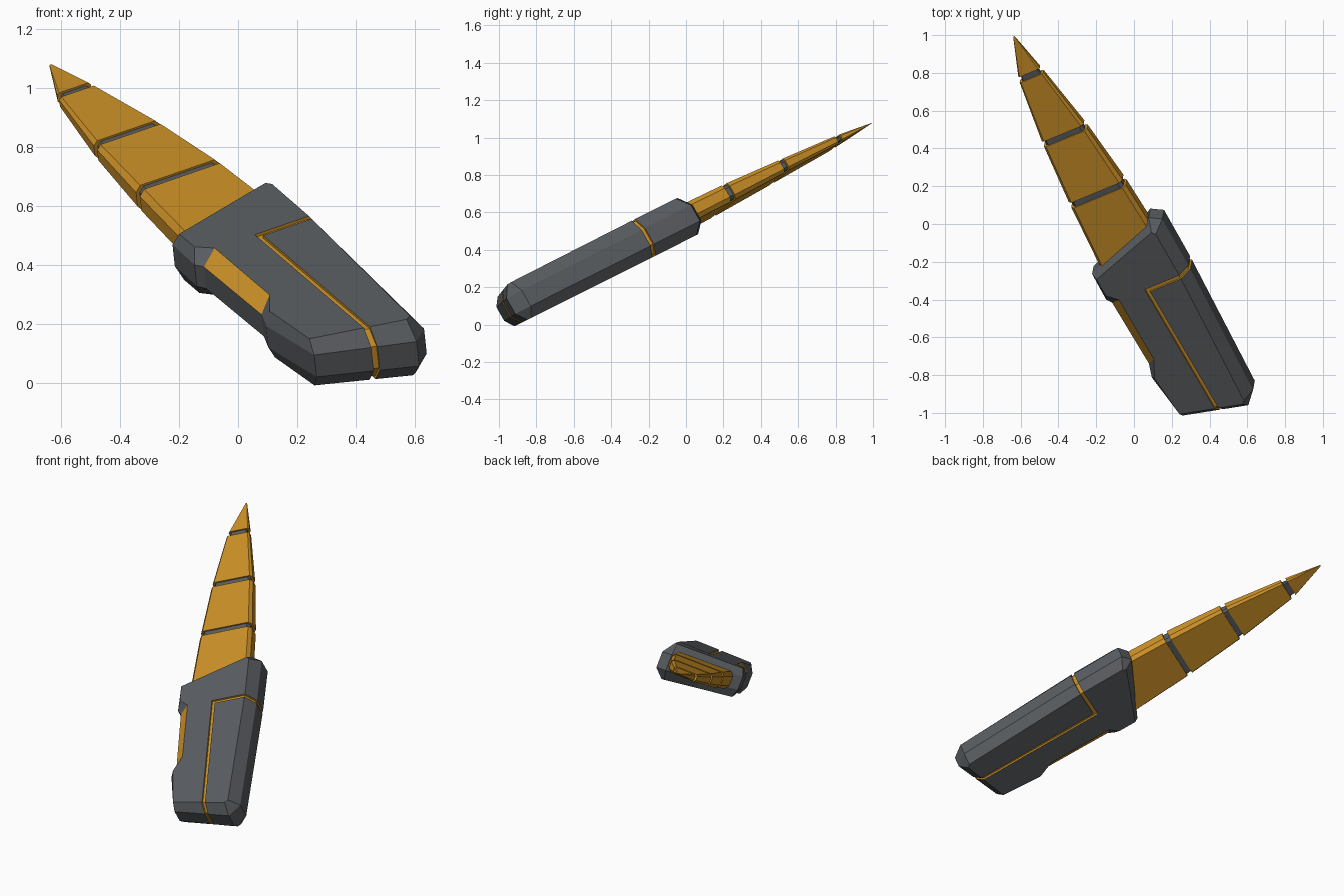
import bpy, bmesh
from mathutils import Matrix, Vector

cube = bpy.data.objects.get("Cube")
if cube:
    bpy.data.objects.remove(cube)


def material(name, rgb):
    m = bpy.data.materials.new(name)
    m.use_nodes = True
    m.diffuse_color = (*rgb, 1)
    m.node_tree.nodes["Principled BSDF"].inputs["Base Color"].default_value = (*rgb, 1)
    return m


GRAY = material("slate gray", (0.10, 0.108, 0.118))
ORANGE = material("amber", (0.60, 0.28, 0.02))

# Tilted frame: columns are width, length and thickness directions
length = Vector((-0.465, 0.792, 0.397)).normalized()
thick = Vector((-0.095, -0.49, 0.867))
thick = (thick - length * thick.dot(length)).normalized()
FRAME = Matrix((length.cross(thick), length, thick)).transposed().to_4x4()


def loft(bm, rings):
    """Bridge rings of equal size and cap both ends; returns side faces per row."""
    rows = [[bm.verts.new(p) for p in r] for r in rings]
    n = len(rows[0])
    sides = [[bm.faces.new((a[i], a[(i + 1) % n], b[(i + 1) % n], b[i]))
              for i in range(n)] for a, b in zip(rows, rows[1:])]
    bm.faces.new(rows[0])
    bm.faces.new(rows[-1][::-1])
    bmesh.ops.recalc_face_normals(bm, faces=bm.faces[:])
    return sides


def finish(bm, name, *mats):
    mesh = bpy.data.meshes.new(name)
    bm.to_mesh(mesh)
    bm.free()
    for m in mats:
        mesh.materials.append(m)
    obj = bpy.data.objects.new(name, mesh)
    obj.matrix_world = FRAME
    bpy.context.collection.objects.link(obj)
    return obj


# Handle: flat face outline and wider waist outline, in width and length
face = [(-.13, .06), (.27, .19), (.285, .17), (.283, -.1), (.24, -.92), (.22, -.936),
        (-.11, -.85), (-.13, -.6), (-.078, -.5), (-.078, -.1), (-.13, -.05)]
waist = [(-.15, .08), (.275, .245), (.335, .205), (.33, -.1), (.29, -.915), (.225, -.985),
         (-.115, -.885), (-.155, -.61), (-.13, -.53), (-.135, -.12), (-.155, -.09)]


def level(outline, t, slope):
    return [(u, v, t - slope * (u + .13)) for u, v in outline]


bm = bmesh.new()
sides = loft(bm, [level(face, .6, 0), level(waist, .555, .06),
                  level(waist, .47, .09), level(face, .42, .11)])
# Amber grip panels in the notch, on both faces
for row in (sides[0], sides[2]):
    row[8].material_index = 1

# Amber seam around the side panel
U0, U1, V0, V1 = .075, .095, -.125, -.103
for co, no in (((U0, 0, 0), (1, 0, 0)), ((U1, 0, 0), (1, 0, 0)),
               ((0, V0, 0), (0, 1, 0)), ((0, V1, 0), (0, 1, 0))):
    bmesh.ops.bisect_plane(bm, geom=bm.verts[:] + bm.edges[:] + bm.faces[:],
                           dist=1e-5, plane_co=co, plane_no=no)
seam = []
for f in bm.faces:
    c = f.calc_center_median()
    if (U0 < c.x < U1 and c.y < V1) or (V0 < c.y < V1 and c.x > U0):
        seam.append(f)
        f.material_index = 1
walls = bmesh.ops.inset_region(bm, faces=seam, thickness=.001, depth=-.01,
                               use_even_offset=True)
for f in walls["faces"]:
    f.material_index = 1
finish(bm, "handle", GRAY, ORANGE)

# Blade: left edge, right edge and half thickness along its length
MID = .507
stations = [(0, -.085, .255, .055), (.49, -.05, .24, .05), (.875, -.015, .213, .036),
            (1.27, .042, .163, .022), (1.508, .125, .133, .001)]


def section(v, shrink=0):
    """Bevelled blade cross-section at a given length."""
    for a, b in zip(stations, stations[1:]):
        if v <= b[0]:
            break
    k = (v - a[0]) / (b[0] - a[0])
    lo, hi, h = (p + (q - p) * k for p, q in zip(a[1:], b[1:]))
    lo, hi, h = lo + shrink, hi - shrink, h - shrink * .6
    e = min(.018, h * .4)
    half = [(lo, h), (hi, h), (hi + e, h * .55)]
    pts = half + [(hi + e, -h * .55), (hi, -h), (lo, -h),
                  (lo - e, -h * .55), (lo - e, h * .55)]
    return [(u, v, MID + t) for u, t in pts]


segments = [("blade_base", .02, .475), ("blade_lower", .508, .86),
            ("blade_upper", .892, 1.255), ("blade_tip", 1.287, 1.508)]
for name, v0, v1 in segments:
    bm = bmesh.new()
    loft(bm, [section(v0), section(v1)])
    finish(bm, name, ORANGE)

# Gray bands showing between the blade segments
for i, (a, b) in enumerate(zip(segments, segments[1:])):
    bm = bmesh.new()
    loft(bm, [section(a[2] - .01, .012), section(b[1] + .01, .012)])
    finish(bm, f"blade_band_{i + 1}", GRAY)
